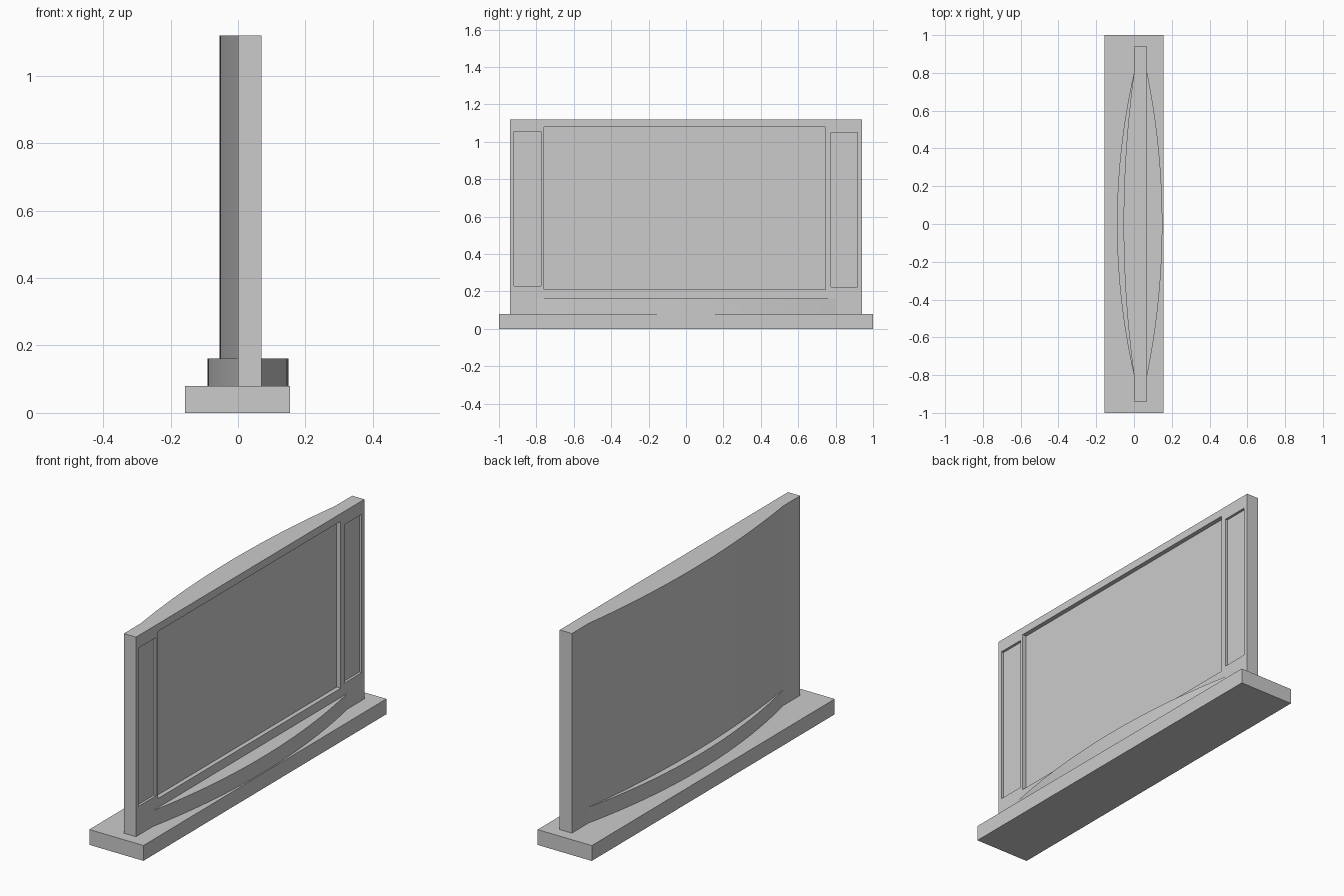
import bpy, bmesh, math

cube = bpy.data.objects.get("Cube")
if cube:
    bpy.data.objects.remove(cube, do_unlink=True)

grey = bpy.data.materials.new("plain_grey")
grey.use_nodes = True
colour = (0.6, 0.6, 0.6, 1)
grey.diffuse_color = colour
grey.node_tree.nodes["Principled BSDF"].inputs["Base Color"].default_value = colour


def arc(x, half, rise, steps=32):
    """Shallow circular arc from y=-half to y=half, bulging by rise in x."""
    r = (half ** 2 + rise ** 2) / (2 * abs(rise))
    sweep = math.asin(half / r)
    sign = math.copysign(1, rise)
    pts = []
    for i in range(steps + 1):
        a = sweep * (2 * i / steps - 1)
        pts.append((x + sign * (r * math.cos(a) - r + abs(rise)), r * math.sin(a)))
    return pts


def extrude_outline(name, outline, z0, z1):
    bm = bmesh.new()
    face = bm.faces.new([bm.verts.new((x, y, z0)) for x, y in outline])
    top = bmesh.ops.extrude_face_region(bm, geom=[face])["geom"]
    bmesh.ops.translate(bm, vec=(0, 0, z1 - z0),
                        verts=[v for v in top if isinstance(v, bmesh.types.BMVert)])
    bmesh.ops.recalc_face_normals(bm, faces=bm.faces)
    mesh = bpy.data.meshes.new(name)
    bm.to_mesh(mesh)
    bm.free()
    mesh.materials.append(grey)
    obj = bpy.data.objects.new(name, mesh)
    bpy.context.collection.objects.link(obj)
    return obj


def box(name, x0, x1, y0, y1, z0, z1):
    return extrude_outline(name, [(x0, y0), (x1, y0), (x1, y1), (x0, y1)], z0, z1)


FRONT = 0.07   # panelled face
BACK = 0.0     # face that bows outward

# Base slab and the ledge bowed on both sides
base = box("base_slab", -0.157, 0.155, -1, 1, 0, 0.08)
ledge = extrude_outline("bowed_ledge",
                        arc(FRONT, 0.8, 0.08) + arc(BACK, 0.8, -0.09)[::-1], 0.08, 0.162)

# Upright wall: flat on one side, bowed on the other
wall = extrude_outline("wall",
                       [(BACK, -0.94), (FRONT, -0.94), (FRONT, 0.94), (BACK, 0.94)]
                       + arc(BACK, 0.8, -0.055)[::-1], 0.08, 1.12)

# Sunken panels: one wide, two narrow
panels = [(-0.76, 0.745, 0.21, 1.08, 0.023),
          (-0.92, -0.775, 0.23, 1.055, 0.013),
          (0.775, 0.917, 0.225, 1.05, 0.013)]
for y0, y1, z0, z1, depth in panels:
    cutter = box("panel_cutter", FRONT - depth, FRONT + 0.05, y0, y1, z0, z1)
    cut = wall.modifiers.new("panel", 'BOOLEAN')
    cut.operation = 'DIFFERENCE'
    cut.solver = 'EXACT'
    cut.object = cutter
    bpy.context.view_layer.objects.active = wall
    bpy.ops.object.modifier_apply(modifier=cut.name)
    bpy.data.objects.remove(cutter, do_unlink=True)

# Smooth the bows, keep the corners sharp
for obj in (ledge, wall):
    bpy.ops.object.select_all(action='DESELECT')
    obj.select_set(True)
    bpy.context.view_layer.objects.active = obj
    bpy.ops.object.shade_smooth_by_angle(angle=math.radians(5))
